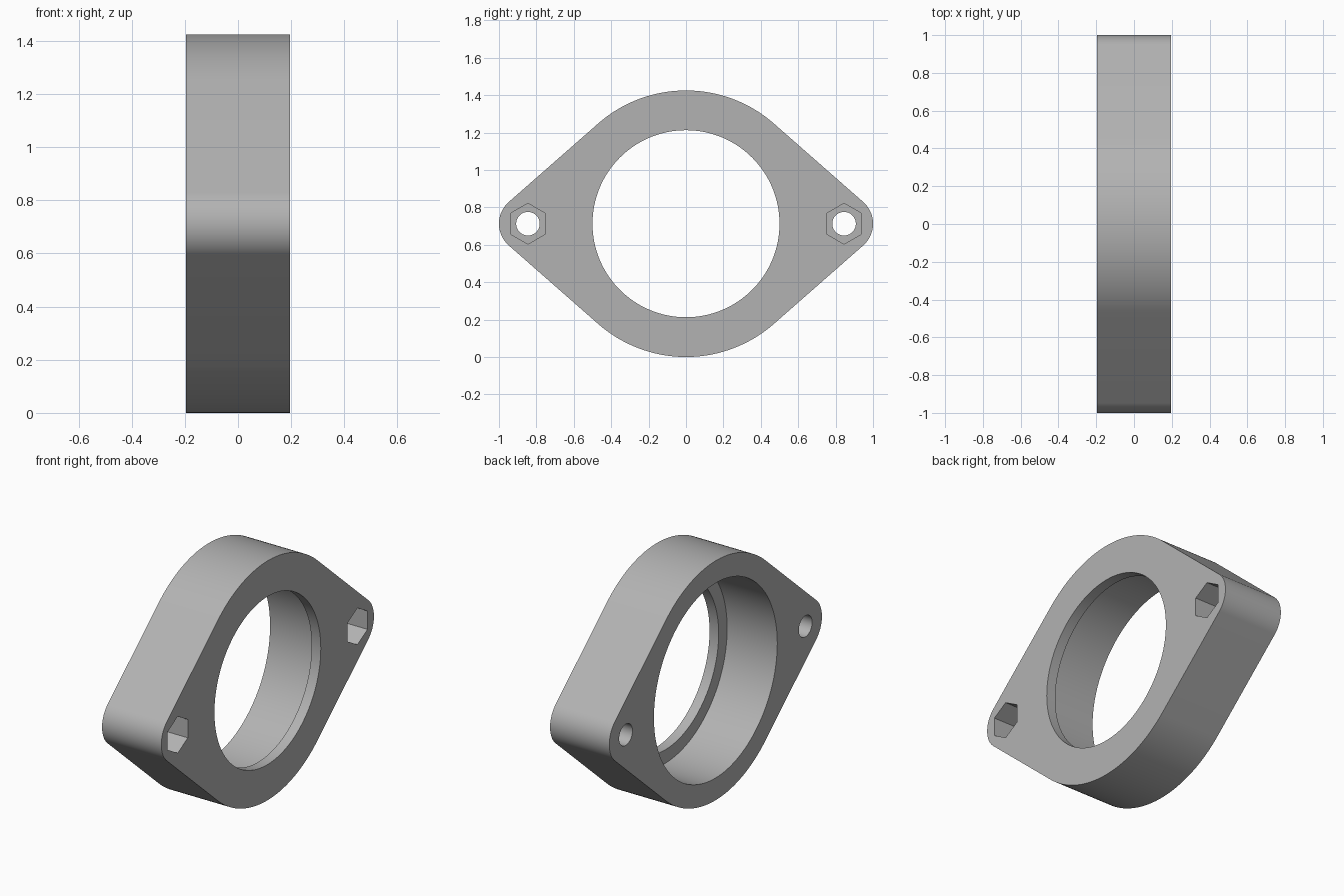
import bpy, bmesh, math

if "Cube" in bpy.data.objects:
    bpy.data.objects.remove(bpy.data.objects["Cube"])

HALF = 0.195            # half thickness along x
MID = 0.7125            # height of the centre line, also the main radius
EAR_Y, EAR_R = 0.845, 0.155

grey = bpy.data.materials.new("plain grey")
grey.diffuse_color = (0.45, 0.45, 0.45, 1)
grey.use_nodes = True
grey.node_tree.nodes["Principled BSDF"].inputs["Base Color"].default_value = grey.diffuse_color


def prism(name, outline, x0, x1):
    """Extrude a (y, z) outline along x."""
    bm = bmesh.new()
    base = bm.faces.new([bm.verts.new((x0, y, z)) for y, z in outline])
    top = bmesh.ops.extrude_face_region(bm, geom=[base])["geom"]
    verts = [g for g in top if isinstance(g, bmesh.types.BMVert)]
    bmesh.ops.translate(bm, verts=verts, vec=(x1 - x0, 0, 0))
    bmesh.ops.recalc_face_normals(bm, faces=bm.faces)
    mesh = bpy.data.meshes.new(name)
    bm.to_mesh(mesh)
    bm.free()
    mesh.materials.append(grey)
    obj = bpy.data.objects.new(name, mesh)
    bpy.context.collection.objects.link(obj)
    return obj


def arc(cy, r, a0, a1, n):
    """Points n + 1 along an arc centred on the middle height."""
    return [(cy + r * math.cos(a0 + (a1 - a0) * i / n),
             MID + r * math.sin(a0 + (a1 - a0) * i / n)) for i in range(n + 1)]


def ring(cy, r, n, start=0.0):
    return arc(cy, r, start, start + math.tau, n)[:-1]


# Flange body: large disc joined to two ears by tangent lines
t = math.acos((MID - EAR_R) / EAR_Y)
outline = (arc(EAR_Y, EAR_R, -t, t, 24) + arc(0, MID, t, math.pi - t, 48)
           + arc(-EAR_Y, EAR_R, math.pi - t, math.pi + t, 24)
           + arc(0, MID, math.pi + t, math.tau - t, 48))
flange = prism("flange", outline, -HALF, HALF)

# Centre opening with a thin retaining lip on the +x side
cutters = [prism("lip_cutter", ring(0, 0.5, 128), -0.3, 0.3),
           prism("bore_cutter", ring(0, 0.58, 128), -0.3, HALF - 0.06)]

# Bolt holes with hexagonal nut pockets on the +x side
for side in (-1, 1):
    cutters.append(prism("bolt_cutter", ring(side * EAR_Y, 0.063, 48), -0.3, 0.3))
    cutters.append(prism("nut_cutter", ring(side * EAR_Y, 0.109, 6, math.pi / 2), 0.0, 0.3))

bpy.context.view_layer.objects.active = flange
for cutter in cutters:
    cutter.hide_render = True
    mod = flange.modifiers.new("cut", "BOOLEAN")
    mod.operation, mod.solver, mod.object = "DIFFERENCE", "EXACT", cutter
    bpy.ops.object.modifier_apply(modifier=mod.name)
    bpy.data.objects.remove(cutter)

flange.select_set(True)
bpy.ops.object.shade_smooth_by_angle(angle=math.radians(30))
